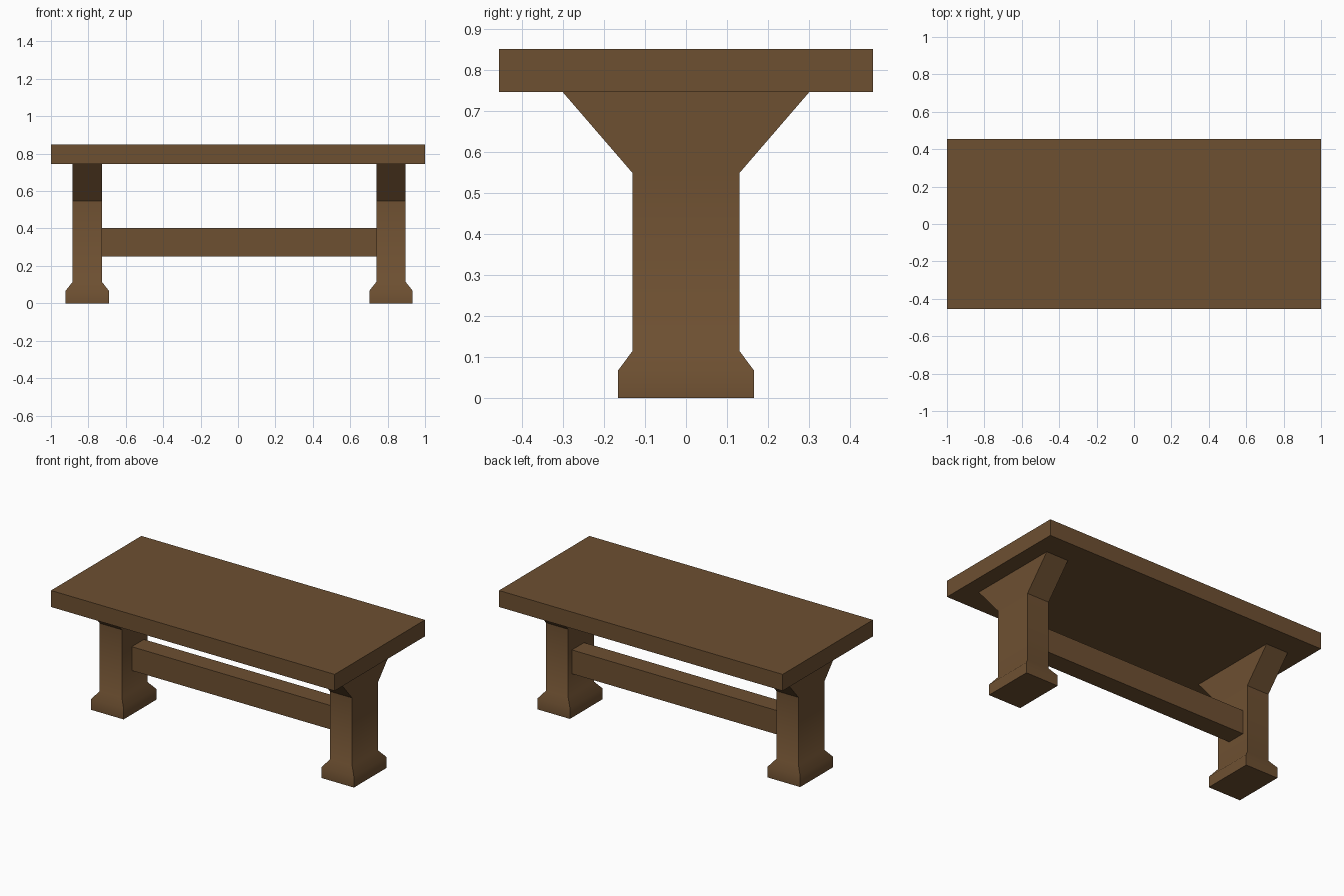
import bpy, bmesh, math

if "Cube" in bpy.data.objects:
    bpy.data.objects.remove(bpy.data.objects["Cube"])

wood = bpy.data.materials.new("brown wood")
wood.diffuse_color = (0.155, 0.08, 0.031, 1)
wood.use_nodes = True
wood.node_tree.nodes["Principled BSDF"].inputs["Base Color"].default_value = wood.diffuse_color


def finish(name, bm):
    bmesh.ops.recalc_face_normals(bm, faces=bm.faces)
    me = bpy.data.meshes.new(name)
    bm.to_mesh(me)
    bm.free()
    me.materials.append(wood)
    ob = bpy.data.objects.new(name, me)
    bpy.context.collection.objects.link(ob)
    return ob


def loft(name, cx, sections):
    """Stack rectangular sections (half x, y min, y max, z) into a closed solid."""
    bm = bmesh.new()
    rings = []
    for hx, y0, y1, z in sections:
        rings.append([bm.verts.new(p) for p in (
            (cx - hx, y0, z), (cx + hx, y0, z), (cx + hx, y1, z), (cx - hx, y1, z))])
    bm.faces.new(rings[0])
    bm.faces.new(rings[-1])
    for a, b in zip(rings, rings[1:]):
        for i in range(4):
            j = (i + 1) % 4
            bm.faces.new((a[i], a[j], b[j], b[i]))
    return finish(name, bm)


# Table top
loft("table_top", 0, [(1.0, -0.455, 0.455, 0.745), (1.0, -0.455, 0.455, 0.85)])

# Pedestal legs: foot block, sloped shoulder, post, flared head
for name, cx in (("left_leg", -0.806), ("right_leg", 0.818)):
    leg = loft(name, cx, [
        (0.115, -0.165, 0.165, 0.0),
        (0.115, -0.165, 0.165, 0.068),
        (0.078, -0.13, 0.13, 0.115),
        (0.078, -0.13, 0.13, 0.548),
        (0.078, -0.30, 0.30, 0.745)])
    bpy.ops.object.select_all(action='DESELECT')
    leg.select_set(True)
    bpy.context.view_layer.objects.active = leg
    bpy.ops.object.shade_smooth_by_angle(angle=math.radians(39))

# Stretcher beam between the legs
loft("stretcher_beam", 0.005, [(0.736, -0.03, 0.092, 0.25), (0.736, -0.03, 0.092, 0.402)])
